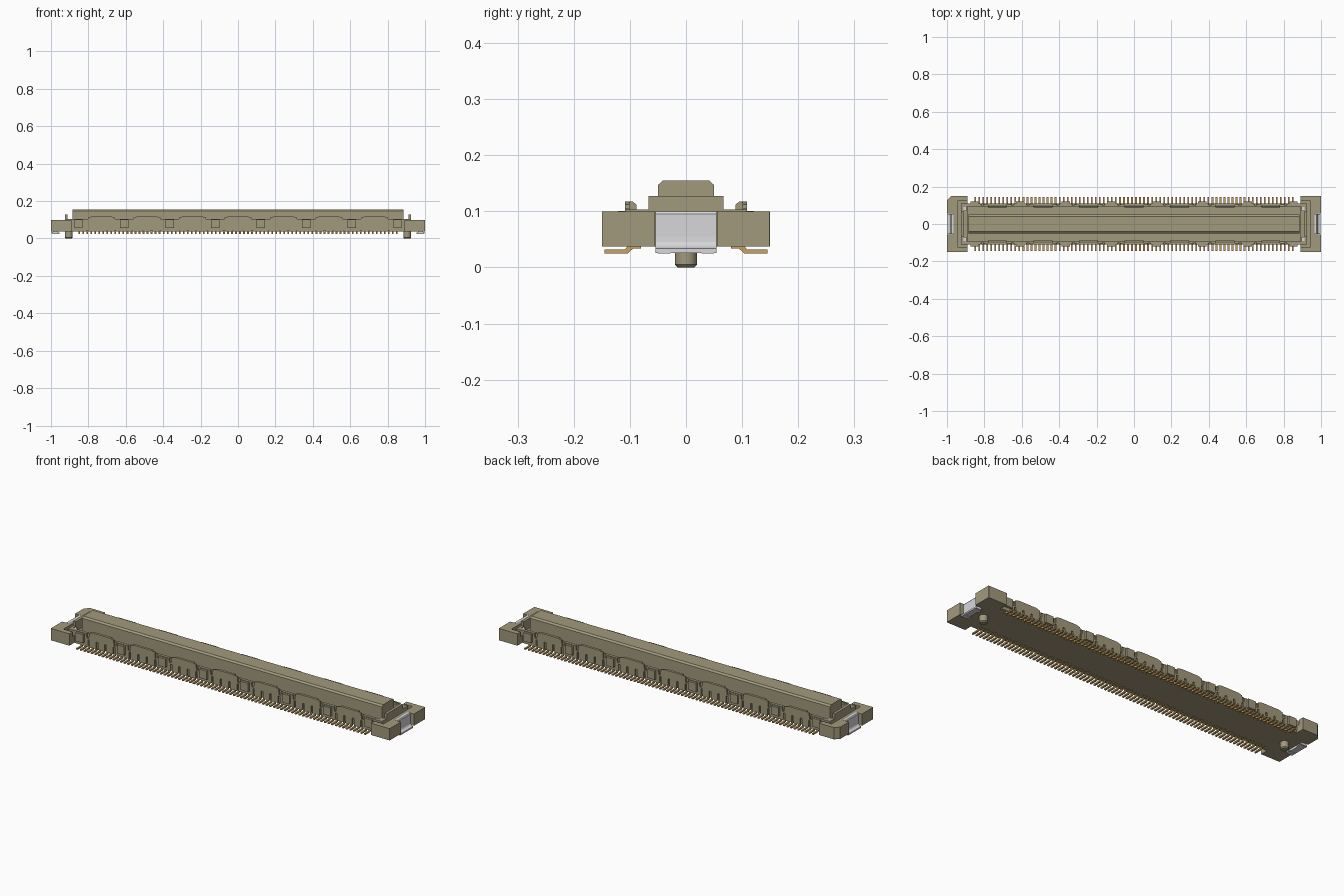
import bpy, bmesh, math
from mathutils import Vector

if "Cube" in bpy.data.objects:
    bpy.data.objects.remove(bpy.data.objects["Cube"])


def material(name, rgb):
    m = bpy.data.materials.new(name)
    m.diffuse_color = (*rgb, 1)
    m.use_nodes = True
    m.node_tree.nodes["Principled BSDF"].inputs["Base Color"].default_value = m.diffuse_color
    return m


KHAKI = material("khaki_plastic", (0.36, 0.32, 0.205))
GOLD = material("gold_contact", (0.58, 0.37, 0.13))
SILVER = material("silver_metal", (0.68, 0.68, 0.70))


def prism(bm, pts, axis, lo, hi):
    """Extrude a 2D polygon along an axis; pts hold the other two axes in order."""
    def at(p, d):
        c = list(p)
        c.insert("xyz".index(axis), d)
        return Vector(c)
    a = [bm.verts.new(at(p, lo)) for p in pts]
    b = [bm.verts.new(at(p, hi)) for p in pts]
    faces = [bm.faces.new(a), bm.faces.new(b[::-1])]
    n = len(pts)
    for i in range(n):
        j = (i + 1) % n
        faces.append(bm.faces.new((a[i], b[i], b[j], a[j])))
    bmesh.ops.recalc_face_normals(bm, faces=faces)


def box(bm, x, y, z):
    x, y = sorted(x), sorted(y)
    prism(bm, [(x[0], y[0]), (x[1], y[0]), (x[1], y[1]), (x[0], y[1])], "z", *z)


def finish(bm, name, mat):
    me = bpy.data.meshes.new(name)
    bm.to_mesh(me)
    bm.free()
    me.materials.append(mat)
    ob = bpy.data.objects.new(name, me)
    bpy.context.collection.objects.link(ob)
    return ob


PITCH = 0.0215
PERIOD = 0.2435
BASE = 0.037
windows = [(i - 3.5) * PERIOD for i in range(8)]

# floor of the housing
bm = bmesh.new()
box(bm, (-0.925, 0.925), (-0.1, 0.1), (BASE, 0.055))
finish(bm, "housing_floor", KHAKI)

# central tongue with chamfered top
bm = bmesh.new()
prism(bm, [(-0.05, 0.05), (0.05, 0.05), (0.05, 0.147), (0.041, 0.155),
           (-0.041, 0.155), (-0.05, 0.147)], "x", -0.885, 0.885)
finish(bm, "central_tongue", KHAKI)

# long side walls: inner layer plus an outer skin with slots and raised crests
bm = bmesh.new()
for s in (-1, 1):
    box(bm, (-0.925, 0.925), (s * 0.09, s * 0.101), (BASE, 0.103))
    skin = [(-0.885, BASE)]
    for i in range(7):                       # bottom slots
        mid = (windows[i] + windows[i + 1]) / 2
        for dx in (-0.075, -0.025, 0.025, 0.075):
            x = mid + dx
            skin += [(x - 0.005, BASE), (x - 0.005, 0.075),
                     (x + 0.005, 0.075), (x + 0.005, BASE)]
    skin += [(0.885, BASE), (0.885, 0.105)]
    for i in reversed(range(7)):             # crests and top notches
        mid = (windows[i] + windows[i + 1]) / 2
        skin += [(mid + 0.088, 0.105), (mid + 0.085, 0.082), (mid + 0.075, 0.082),
                 (mid + 0.072, 0.112), (mid + 0.05, 0.118), (mid - 0.05, 0.118),
                 (mid - 0.072, 0.112), (mid - 0.075, 0.082), (mid - 0.085, 0.082),
                 (mid - 0.088, 0.105)]
        prism(bm, [(s * 0.088, 0.1), (s * 0.101, 0.1), (s * 0.101, 0.118),
                   (s * 0.096, 0.118), (s * 0.088, 0.112)], "x", mid - 0.05, mid + 0.05)
    skin.append((-0.885, 0.105))
    prism(bm, skin, "y", *sorted((s * 0.101, s * 0.109)))
finish(bm, "side_walls", KHAKI)

# square blocks standing out from the side walls
bm = bmesh.new()
for s in (-1, 1):
    for x in windows:
        box(bm, (x - 0.022, x + 0.022), (s * 0.108, s * 0.121), (0.055, 0.101))
finish(bm, "wall_blocks", KHAKI)

# solder contacts: bent feet along both long sides
bm = bmesh.new()
for s in (-1, 1):
    foot = [(s * y, z) for y, z in ((0.08, 0.034), (0.094, 0.034), (0.104, 0.025),
            (0.145, 0.025), (0.145, 0.032), (0.109, 0.032), (0.1, 0.043), (0.08, 0.043))]
    for i in range(80):
        x = (i - 39.5) * PITCH
        prism(bm, foot, "x", x - 0.0045, x + 0.0045)
finish(bm, "contact_feet", GOLD)

# end blocks, end walls, pegs and metal fittings
blocks, walls, pegs, metal = (bmesh.new() for _ in range(4))
for e in (-1, 1):
    c = 0.022 if e < 0 else 0.001            # one corner is cut as a key
    outline = [(0.89, 0.15), (1 - c, 0.15), (1, 0.15 - c), (1, 0.055), (0.965, 0.055),
               (0.965, -0.055), (1, -0.055), (1, -0.15), (0.89, -0.15), (0.89, -0.122),
               (0.945, -0.122), (0.945, 0.122), (0.89, 0.122)]
    prism(blocks, [(e * x, y) for x, y in outline], "z", BASE, 0.1)
    box(blocks, (e * 0.89, e * 0.946), (-0.123, 0.123), (BASE, 0.075))

    # inner end wall with a raised middle
    prism(walls, [(-0.109, 0.05), (0.109, 0.05), (0.109, 0.103), (0.067, 0.103),
                  (0.067, 0.127), (-0.067, 0.127), (-0.067, 0.103), (-0.109, 0.103)],
          "x", *sorted((e * 0.911, e * 0.926)))
    for s in (-1, 1):
        box(walls, (e * 0.885, e * 0.926), (s * 0.09, s * 0.109), (0.05, 0.103))
        # small metal tab in each inner corner
        box(metal, (e * 0.896, e * 0.911), (s * 0.07, s * 0.09), (0.05, 0.1))
        # solder tail ends
        box(metal, (e * 0.955, e * 0.995), (s * 0.028, s * 0.05), (0.025, 0.031))

    # locating peg with a bevelled tip
    rings = []
    for r, z in ((0.015, 0), (0.02, 0.005), (0.02, 0.04)):
        rings.append([pegs.verts.new((e * 0.905 + r * math.cos(a), r * math.sin(a), z))
                      for a in (k * math.tau / 24 for k in range(24))])
    fs = [pegs.faces.new(rings[0]), pegs.faces.new(rings[2])]
    for lo, hi in zip(rings, rings[1:]):
        for k in range(24):
            j = (k + 1) % 24
            fs.append(pegs.faces.new((lo[k], lo[j], hi[j], hi[k])))
    bmesh.ops.recalc_face_normals(pegs, faces=fs)

    # curved metal hold-down: upright plate sweeping out to a flat foot
    sweep = [(0.962, 0.1), (0.976, 0.1), (0.98, 0.095), (0.98, 0.055)]
    sweep += [(0.996 - 0.016 * math.cos(a), 0.05 - 0.016 * math.sin(a))
              for a in (k * math.pi / 10 for k in range(1, 6))]
    sweep += [(0.996, 0.026), (0.962, 0.026)]
    prism(metal, [(e * x, z) for x, z in sweep], "y", -0.054, 0.054)
finish(blocks, "end_blocks", KHAKI)
finish(walls, "end_walls", KHAKI)
peg = finish(pegs, "locating_pegs", KHAKI)
finish(metal, "metal_hold_downs", SILVER)

bpy.context.view_layer.objects.active = peg
peg.select_set(True)
bpy.ops.object.shade_smooth_by_angle(angle=math.radians(30))
